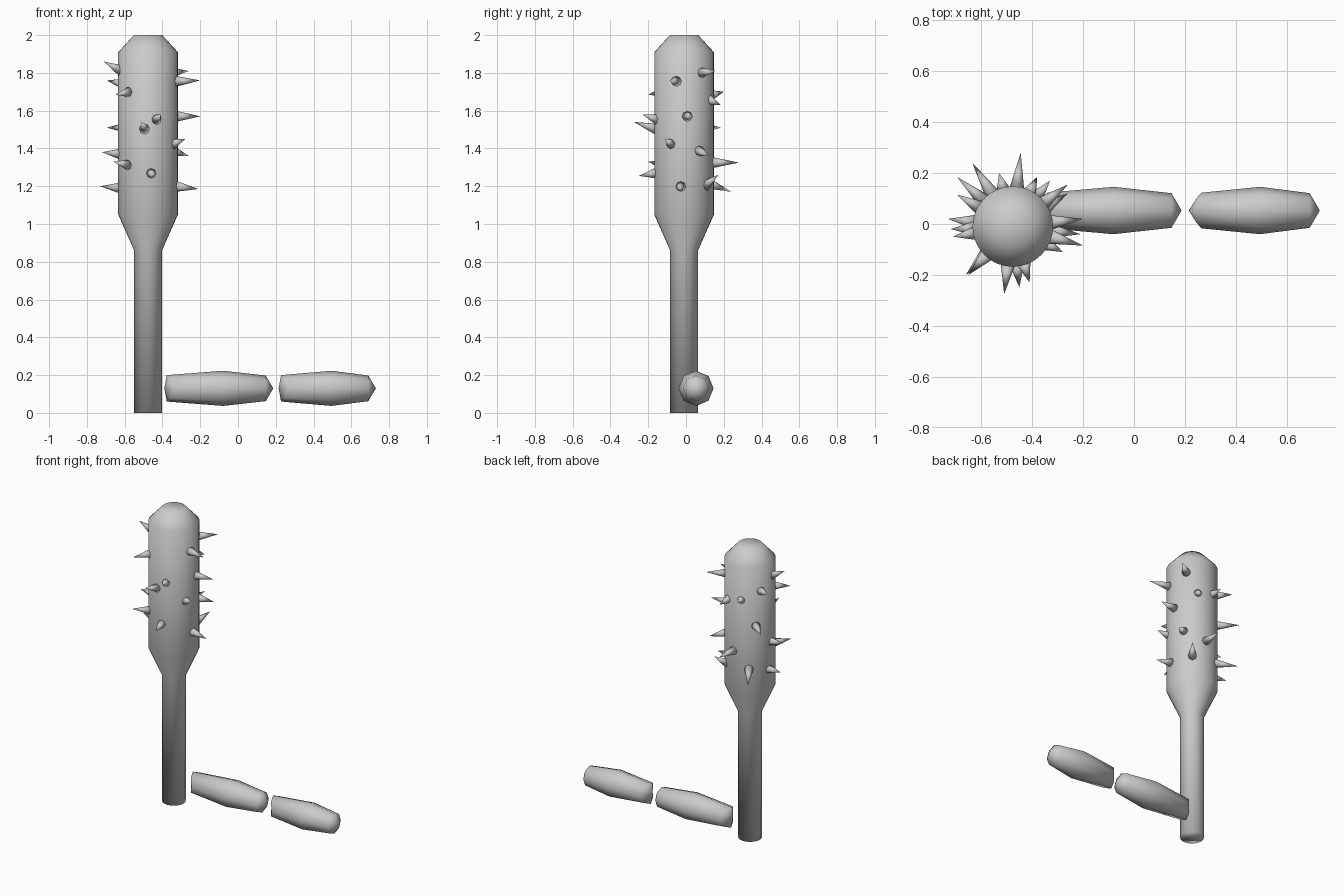
import bpy, bmesh, math
from mathutils import Vector

if "Cube" in bpy.data.objects:
    bpy.data.objects.remove(bpy.data.objects["Cube"])

grey = bpy.data.materials.new("plain grey")
grey.diffuse_color = (0.6, 0.6, 0.6, 1)
grey.use_nodes = True
grey.node_tree.nodes["Principled BSDF"].inputs["Base Color"].default_value = grey.diffuse_color


def finish(bm, name):
    bmesh.ops.recalc_face_normals(bm, faces=bm.faces[:])
    for f in bm.faces:
        f.smooth = True
    me = bpy.data.meshes.new(name)
    bm.to_mesh(me)
    bm.free()
    me.materials.append(grey)
    ob = bpy.data.objects.new(name, me)
    bpy.context.collection.objects.link(ob)
    return ob


def bridge(bm, rings):
    for a, b in zip(rings, rings[1:]):
        n = len(a)
        for i in range(n):
            j = (i + 1) % n
            bm.faces.new((a[i], a[j], b[j], b[i]))


def fan(bm, ring, tip):
    v = bm.verts.new(tip)
    for i in range(len(ring)):
        bm.faces.new((ring[i], ring[(i + 1) % len(ring)], v))


CX, CY = -0.476, -0.01

# club body: handle, flare, thick head and chamfered top
bm = bmesh.new()
N = 32
profile = [(0.074, 0), (0.074, 0.86), (0.158, 1.05), (0.158, 1.91), (0.075, 2.0)]
rings = [[bm.verts.new((CX + r * math.cos(2 * math.pi * i / N),
                        CY + r * math.sin(2 * math.pi * i / N), z))
          for i in range(N)] for r, z in profile]
bridge(bm, rings)
bm.faces.new(rings[0])
bm.faces.new(rings[-1])
finish(bm, "club")

# spikes: tip x, y, z and the height of the base on the head
spikes = [
    (-0.51, -0.275, 1.54, 1.50), (-0.41, -0.23, 1.58, 1.55), (-0.45, -0.25, 1.255, 1.27),
    (-0.65, -0.20, 1.685, 1.70), (-0.66, -0.20, 1.33, 1.31),
    (-0.20, -0.085, 1.76, 1.755), (-0.20, 0.02, 1.57, 1.57), (-0.28, -0.11, 1.45, 1.42),
    (-0.21, -0.04, 1.185, 1.20), (-0.26, 0.155, 1.81, 1.80), (-0.26, 0.12, 1.36, 1.39),
    (-0.445, 0.28, 1.325, 1.325), (-0.635, 0.24, 1.17, 1.22), (-0.695, 0.185, 1.51, 1.51),
    (-0.53, 0.20, 1.70, 1.68), (-0.38, 0.185, 1.63, 1.66), (-0.33, 0.17, 1.26, 1.20),
    (-0.695, 0.115, 1.76, 1.74), (-0.71, -0.05, 1.86, 1.81),
    (-0.72, -0.02, 1.38, 1.37), (-0.73, 0.02, 1.20, 1.19),
]
bm = bmesh.new()
for x, y, z, zb in spikes:
    tip = Vector((x, y, z))
    out = Vector((x - CX, y - CY, 0)).normalized()
    base = Vector((CX, CY, zb)) + out * 0.14
    q = (tip - base).to_track_quat('Z', 'Y')
    ring = [bm.verts.new(base + q @ Vector((0.031 * math.cos(a), 0.031 * math.sin(a), 0)))
            for a in (2 * math.pi * i / 8 for i in range(8))]
    bm.faces.new(ring)
    fan(bm, ring, tip)
finish(bm, "spikes")


# eight-sided finger pieces: wedge-shaped left end, pointed right end
def finger(name, x0, x1, x2, tip):
    bm = bmesh.new()
    cy, cz = 0.053, 0.13
    rings = []
    for k, (x, r) in enumerate(((x0, 0.07), (x1, 0.093), (x2, 0.068))):
        ring = []
        for i in range(8):
            a = i * math.pi / 4
            sweep = 0.037 * math.cos(a) ** 2 if k == 0 else 0
            ring.append(bm.verts.new((x + sweep, cy + r * math.cos(a), cz + r * math.sin(a))))
        rings.append(ring)
    bridge(bm, rings)
    fan(bm, rings[0], (x0 - 0.013, cy, cz))
    fan(bm, rings[-1], (tip, cy, cz))
    finish(bm, name)


finger("finger_lower", -0.377, -0.08, 0.147, 0.187)
finger("finger_upper", 0.228, 0.495, 0.69, 0.73)
